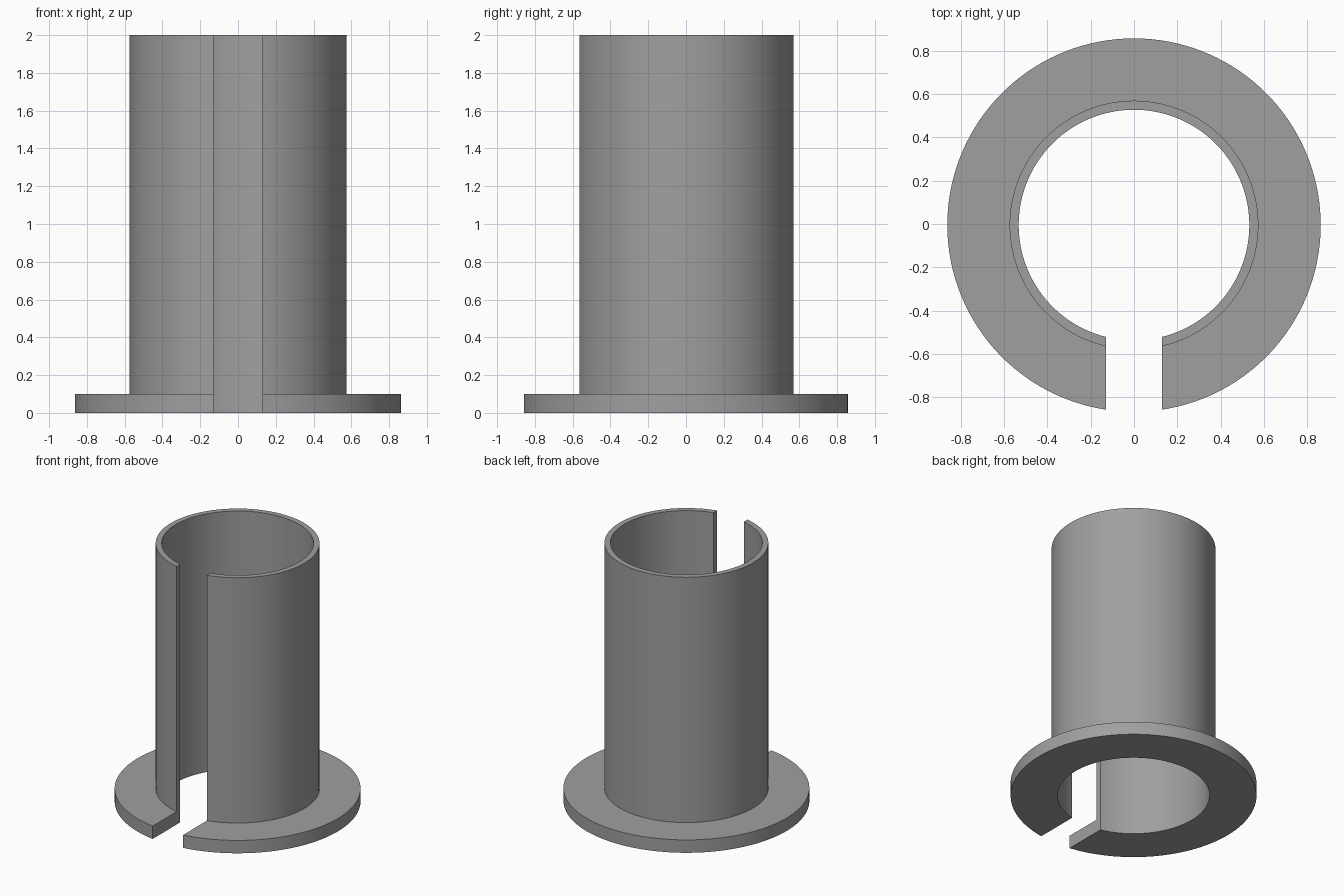
import bpy, bmesh, math

if "Cube" in bpy.data.objects:
    bpy.data.objects.remove(bpy.data.objects["Cube"])

SEGMENTS = 128
GAP = 0.13          # half width of the slot
CENTRE_Y = -0.005   # keeps the slotted outline centred
R_IN, R_TUBE, R_FLANGE = 0.533, 0.575, 0.863
FLANGE_H, HEIGHT = 0.1, 2.0

# L-shaped wall section (radius, height)
profile = [(R_IN, 0), (R_FLANGE, 0), (R_FLANGE, FLANGE_H),
           (R_TUBE, FLANGE_H), (R_TUBE, HEIGHT), (R_IN, HEIGHT)]

# Sweep the section round the axis; each radius stops on the flat slot sides
bm = bmesh.new()
rings = []
for i in range(SEGMENTS + 1):
    ring = []
    for r, z in profile:
        start = math.asin(GAP / r)
        a = start + (2 * math.pi - 2 * start) * i / SEGMENTS
        ring.append(bm.verts.new((r * math.sin(a), CENTRE_Y - r * math.cos(a), z)))
    rings.append(ring)

n = len(profile)
for a, b in zip(rings, rings[1:]):
    for j in range(n):
        k = (j + 1) % n
        bm.faces.new((a[j], a[k], b[k], b[j]))

# Flat slot sides
bm.faces.new(rings[0])
bm.faces.new(rings[-1])
bmesh.ops.recalc_face_normals(bm, faces=bm.faces)

mesh = bpy.data.meshes.new("flanged_split_sleeve")
bm.to_mesh(mesh)
bm.free()
sleeve = bpy.data.objects.new("flanged_split_sleeve", mesh)
bpy.context.collection.objects.link(sleeve)

# Plain grey
grey = bpy.data.materials.new("grey")
grey.diffuse_color = (0.35, 0.35, 0.35, 1)
grey.use_nodes = True
grey.node_tree.nodes["Principled BSDF"].inputs["Base Color"].default_value = grey.diffuse_color
mesh.materials.append(grey)

# Smooth curved walls, sharp rims
bpy.context.view_layer.objects.active = sleeve
sleeve.select_set(True)
bpy.ops.object.shade_smooth_by_angle(angle=math.radians(30))
